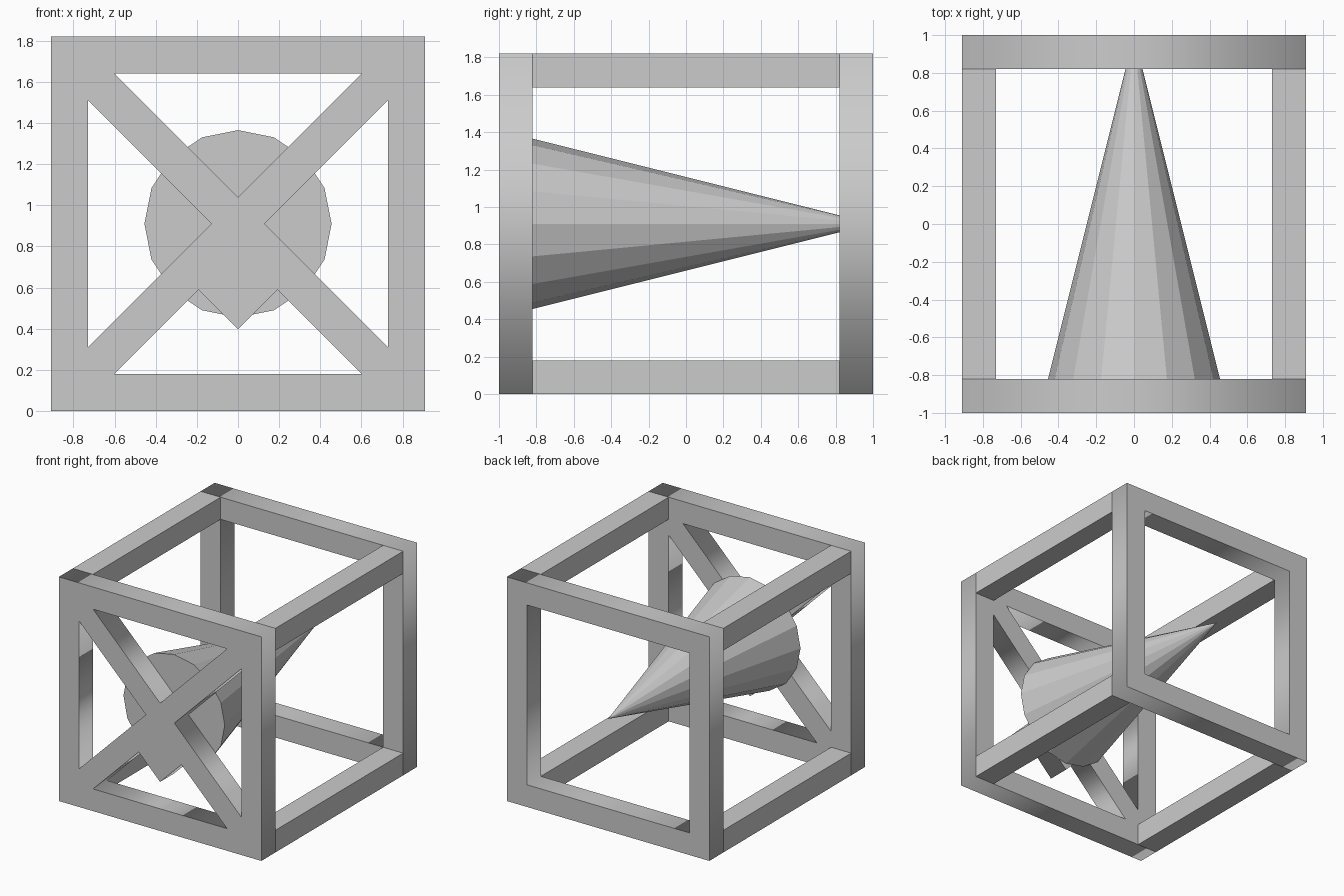
import bpy
from math import radians

if "Cube" in bpy.data.objects:
    bpy.data.objects.remove(bpy.data.objects["Cube"])

W, T, ZC = 0.91, 0.18, 0.91   # half width, bar thickness, centre height
I = W - T                     # half width of the opening
Y = 1 - T / 2                 # centre depth of the front and back frames


def plate(name, y, loops):
    """Flat panel in the XZ plane: first loop is the outline, the rest are holes."""
    cu = bpy.data.curves.new(name + "_profile", 'CURVE')
    cu.dimensions = '2D'
    cu.fill_mode = 'BOTH'
    cu.extrude = T / 2
    for pts in loops:
        sp = cu.splines.new('POLY')
        sp.points.add(len(pts) - 1)
        for p, (x, z) in zip(sp.points, pts):
            p.co = (x, z, 0, 1)
        sp.use_cyclic_u = True
    ob = bpy.data.objects.new(name, cu)
    bpy.context.collection.objects.link(ob)
    ob.location = (0, y, ZC)
    ob.rotation_euler = (radians(90), 0, 0)
    bpy.ops.object.select_all(action='DESELECT')
    ob.select_set(True)
    bpy.context.view_layer.objects.active = ob
    bpy.ops.object.convert(target='MESH')


def square(r):
    return [(-r, -r), (r, -r), (r, r), (-r, r)]


# Front frame with cross braces and the small pointed tab below the crossing
g = 0.128
top_gap = [(-I + g, I), (I - g, I), (0, g)]
right_gap = [(I, I - g), (I, -I + g), (g, 0)]
left_gap = [(-x, z) for x, z in right_gap]
bottom_gap = [(-I + g, -I), (I - g, -I), (0.192, -0.32), (0, -0.512), (-0.192, -0.32)]
plate("front_braced_frame", -Y, [square(W), top_gap, right_gap, left_gap, bottom_gap])

# Plain back frame
plate("back_frame", Y, [square(W), square(I)])

# Four bars joining front and back
for sx, side in ((-1, "left"), (1, "right")):
    for sz, level in ((-1, "lower"), (1, "upper")):
        bpy.ops.mesh.primitive_cube_add(
            size=1, location=(sx * (W - T / 2), 0, ZC + sz * (W - T / 2)))
        bar = bpy.context.object
        bar.name = f"{level}_{side}_bar"
        bar.scale = (T, 2 - 2 * T, T)

# Cone pointing to the back
bpy.ops.mesh.primitive_cone_add(
    vertices=16, radius1=0.455, radius2=0, depth=2 - T,
    location=(0, T / 2, ZC), rotation=(radians(-90), 0, 0))
bpy.context.object.name = "cone"
